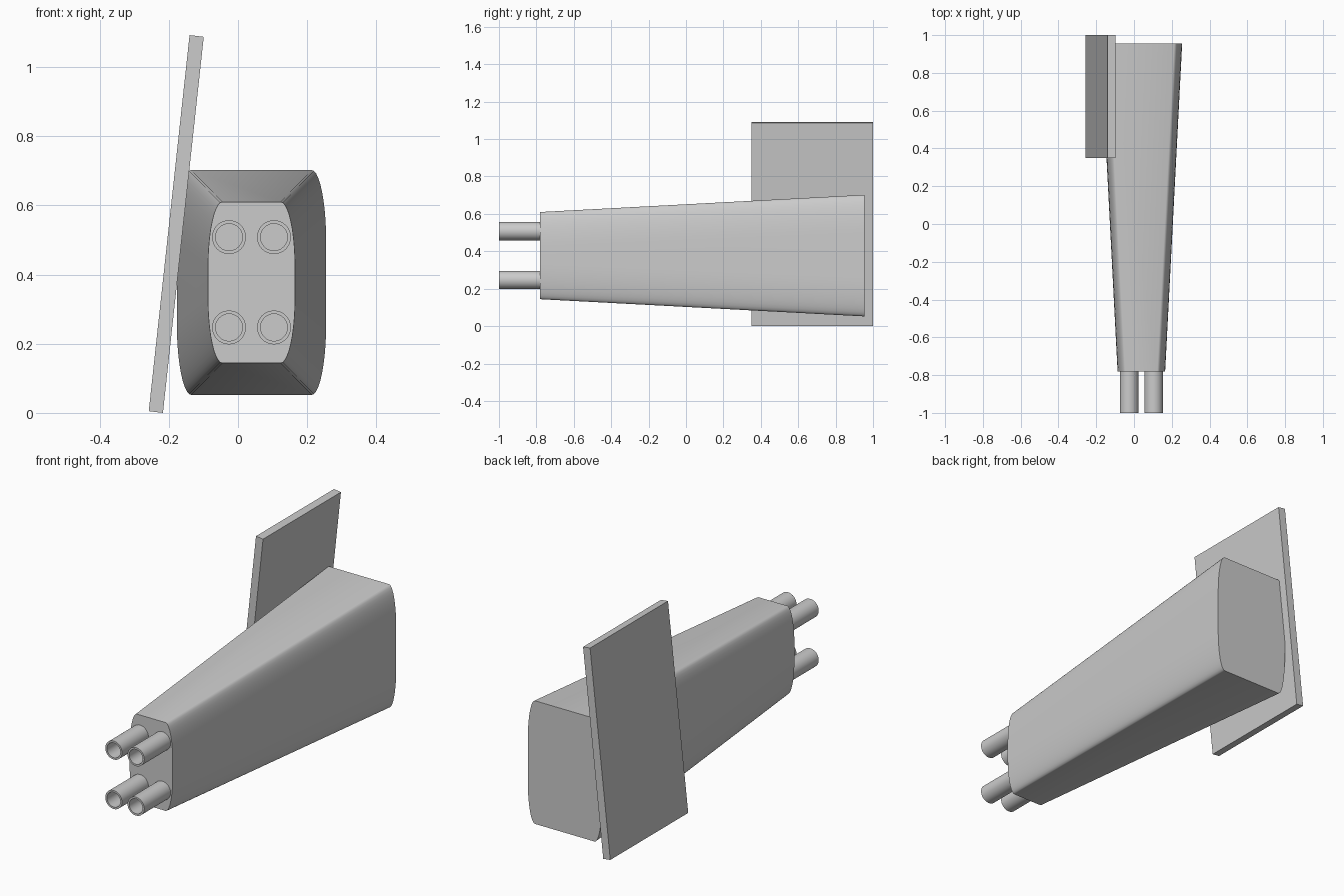
import bpy, bmesh, math

if "Cube" in bpy.data.objects:
    bpy.data.objects.remove(bpy.data.objects["Cube"])


def make_object(name, bm, smooth=False):
    bmesh.ops.recalc_face_normals(bm, faces=bm.faces[:])
    mesh = bpy.data.meshes.new(name)
    bm.to_mesh(mesh)
    bm.free()
    ob = bpy.data.objects.new(name, mesh)
    bpy.context.collection.objects.link(ob)
    if smooth:
        bpy.context.view_layer.objects.active = ob
        ob.select_set(True)
        bpy.ops.object.shade_smooth_by_angle(angle=math.radians(35))
        ob.select_set(False)
    return ob


def bridge(bm, a, b):
    for i in range(len(a)):
        j = (i + 1) % len(a)
        bm.faces.new((a[i], a[j], b[j], b[i]))


def ring(bm, points, y):
    return [bm.verts.new((x, y, z)) for x, z in points]


def loft(name, sections, smooth=False):
    """Capped solid through (profile, y) sections."""
    bm = bmesh.new()
    rings = [ring(bm, p, y) for p, y in sections]
    for a, b in zip(rings, rings[1:]):
        bridge(bm, a, b)
    bm.faces.new(rings[0])
    bm.faces.new(rings[-1])
    return make_object(name, bm, smooth)


def barrel_profile(cx, cz, hw, hh, rx, rz, n=10):
    """Flat top and bottom, sides bulging along quarter ellipses."""
    quarter = [(hw - rx + rx * math.cos(t), hh - rz + rz * math.sin(t))
               for t in (math.pi / 2 * i / n for i in range(n + 1))]
    pts = quarter + [(-x, z) for x, z in reversed(quarter)]
    pts += [(-x, -z) for x, z in quarter] + [(x, -z) for x, z in reversed(quarter)]
    return [(cx + x, cz + z) for x, z in pts]


def circle(cx, cz, r, n=32):
    return [(cx + r * math.cos(2 * math.pi * i / n),
             cz + r * math.sin(2 * math.pi * i / n)) for i in range(n)]


# Tapered housing
loft("housing", [
    (barrel_profile(0.039, 0.377, 0.126, 0.233, 0.042, 0.19), -0.78),
    (barrel_profile(0.039, 0.377, 0.216, 0.325, 0.042, 0.21), 0.955)], smooth=True)

# Leaning mounting plate
plate = [(-0.258, 0.005), (-0.217, 0.0), (-0.099, 1.087), (-0.14, 1.092)]
loft("side_plate", [(plate, 0.35), (plate, 1.0)])

# Four hollow tubes
for cx in (-0.026, 0.104):
    for cz in (0.247, 0.508):
        bm = bmesh.new()
        loops = [ring(bm, circle(cx, cz, r), y) for r, y in
                 ((0.049, -0.775), (0.049, -1.0), (0.039, -1.0), (0.039, -0.775))]
        for k in range(4):
            bridge(bm, loops[k], loops[(k + 1) % 4])
        make_object("tube", bm, smooth=True)
